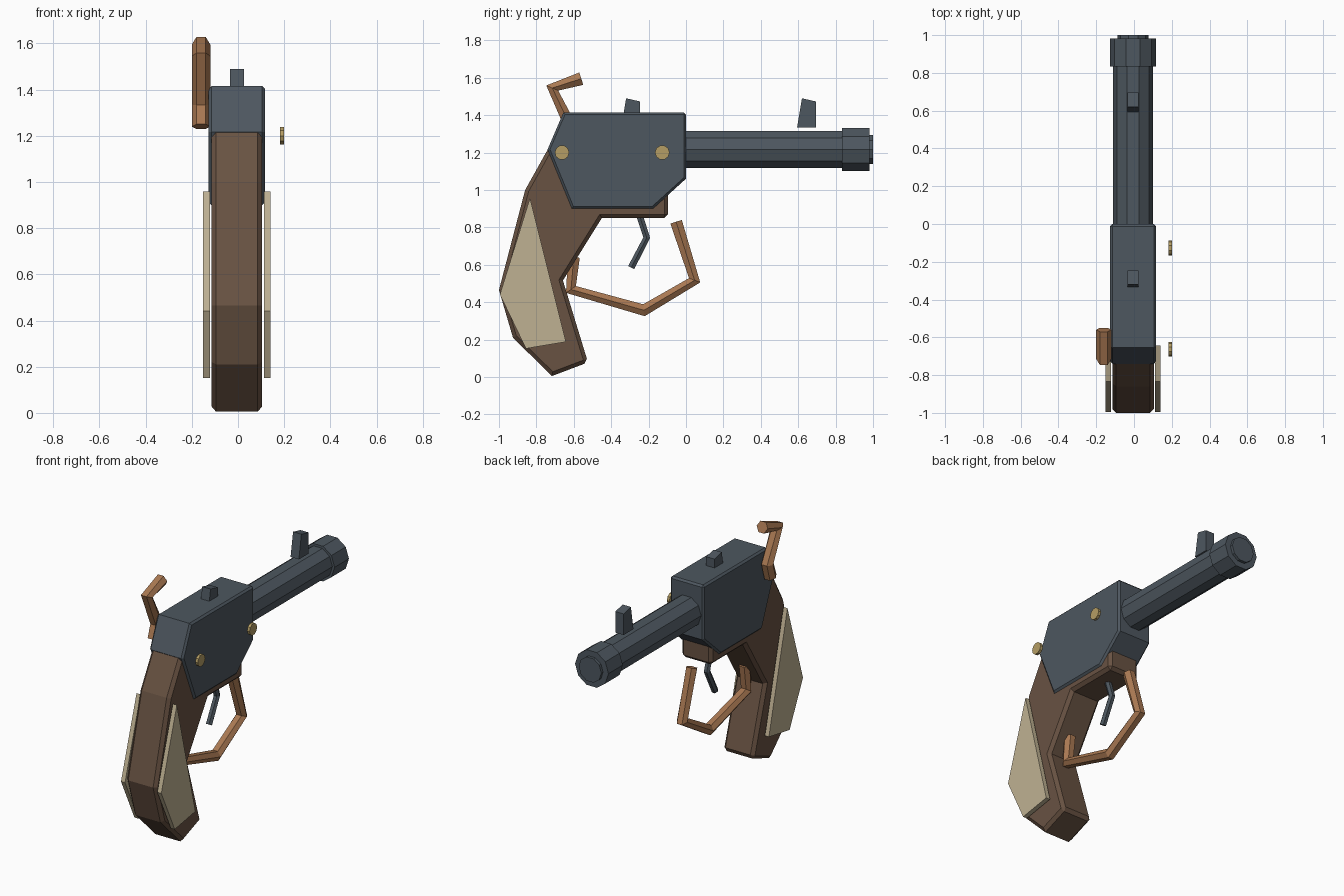
import bpy, bmesh
from math import sin, cos, tau

if "Cube" in bpy.data.objects:
    bpy.data.objects.remove(bpy.data.objects["Cube"])

CX = -0.005  # centre plane of the body


def material(name, rgb):
    m = bpy.data.materials.new(name)
    m.diffuse_color = (*rgb, 1)
    m.use_nodes = True
    m.node_tree.nodes["Principled BSDF"].inputs["Base Color"].default_value = m.diffuse_color
    return m


STEEL = material("steel", (0.075, 0.095, 0.115))
WOOD = material("wood", (0.14, 0.085, 0.055))
IVORY = material("ivory", (0.52, 0.44, 0.29))
COPPER = material("copper", (0.40, 0.19, 0.085))
BRASS = material("brass", (0.46, 0.34, 0.13))


def prism(name, pts, lo, hi, mat, axis="x", bevel=0):
    """Extrude a profile: (y, z) points along x, or (x, z) points along y."""
    bm = bmesh.new()
    place = (lambda a, b: (lo, a, b)) if axis == "x" else (lambda a, b: (a, lo, b))
    face = bm.faces.new([bm.verts.new(place(a, b)) for a, b in pts])
    out = bmesh.ops.extrude_face_region(bm, geom=[face])
    offset = (hi - lo, 0, 0) if axis == "x" else (0, hi - lo, 0)
    moved = [g for g in out["geom"] if isinstance(g, bmesh.types.BMVert)]
    bmesh.ops.translate(bm, verts=moved, vec=offset)
    if not any(set(f.verts) == set(face.verts) for f in bm.faces if f != face) and not face.is_valid:
        bm.faces.new([v for v in bm.verts if v not in moved])
    bmesh.ops.recalc_face_normals(bm, faces=bm.faces[:])
    me = bpy.data.meshes.new(name)
    bm.to_mesh(me)
    bm.free()
    me.materials.append(mat)
    ob = bpy.data.objects.new(name, me)
    bpy.context.collection.objects.link(ob)
    if bevel:
        mod = ob.modifiers.new("chamfer", "BEVEL")
        mod.width, mod.segments = bevel, 1
        mod.limit_method, mod.angle_limit = "ANGLE", 1.45
    return ob


def ring(cx, cz, r, n):
    return [(cx + r * cos(tau * i / n), cz + r * sin(tau * i / n)) for i in range(n)]


def rod(name, path, radius, x, mat):
    """Six-sided bent bar along a (y, z) path."""
    cu = bpy.data.curves.new(name, "CURVE")
    cu.dimensions = "3D"
    cu.bevel_depth, cu.bevel_resolution, cu.use_fill_caps = radius, 1, True
    sp = cu.splines.new("POLY")
    sp.points.add(len(path) - 1)
    for p, (y, z) in zip(sp.points, path):
        p.co = (x, y, z, 1)
    sp.use_smooth = False
    cu.materials.append(mat)
    ob = bpy.data.objects.new(name, cu)
    bpy.context.collection.objects.link(ob)
    bpy.ops.object.select_all(action="DESELECT")
    ob.select_set(True)
    bpy.context.view_layer.objects.active = ob
    bpy.ops.object.convert(target="MESH")


# wooden grip and underframe
prism("grip", [(-0.74, 1.215), (-0.86, 1.0), (-1.0, 0.465), (-0.925, 0.21),
               (-0.717, 0.005), (-0.524, 0.078), (-0.658, 0.516), (-0.45, 0.85),
               (-0.096, 0.85), (-0.096, 1.0), (-0.3, 1.15)],
      CX - 0.11, CX + 0.11, WOOD, bevel=0.02)

# receiver block
prism("receiver", [(-0.74, 1.217), (-0.655, 1.415), (0, 1.415), (0, 1.06),
                   (-0.176, 0.90), (-0.61, 0.90)],
      CX - 0.122, CX + 0.122, STEEL, bevel=0.012)

# barrel, muzzle collar and bore plug
for name, r, y0, y1 in (("barrel", 0.105, -0.03, 0.86), ("muzzle_collar", 0.121, 0.834, 0.982),
                        ("bore_plug", 0.082, 0.95, 1.0)):
    prism(name, ring(CX, 1.216, r, 10), y0, y1, STEEL, axis="y")

# front and rear sights
for name, dy in (("front_sight", 0), ("rear_sight", -0.94)):
    prism(name, [(0.594 + dy, 1.335), (0.62 + dy, 1.49), (0.695 + dy, 1.473), (0.695 + dy, 1.335)],
          CX - 0.03, CX + 0.03, STEEL)

# grip side plates
for side, s in (("left", -1), ("right", 1)):
    a, b = sorted((CX + s * 0.117, CX + s * 0.146))
    prism(side + "_grip_plate", [(-0.834, 0.958), (-0.995, 0.441), (-0.856, 0.152), (-0.642, 0.188)],
          a, b, IVORY)

# side pins
for name, y in (("rear_pin", -0.663), ("front_pin", -0.127)):
    prism(name, ring(y, 1.2, 0.039, 10), 0.182, 0.2, BRASS)

# trigger, trigger guard and hammer
rod("trigger", [(-0.27, 0.93), (-0.21, 0.745), (-0.293, 0.585)], 0.021, CX, STEEL)
rod("trigger_guard", [(-0.053, 0.83), (0.046, 0.517), (-0.225, 0.357), (-0.615, 0.468), (-0.6, 0.64)],
    0.037, CX, COPPER)
rod("hammer", [(-0.56, 1.595), (-0.715, 1.545), (-0.615, 1.335), (-0.645, 1.24)], 0.04, -0.16, COPPER)
